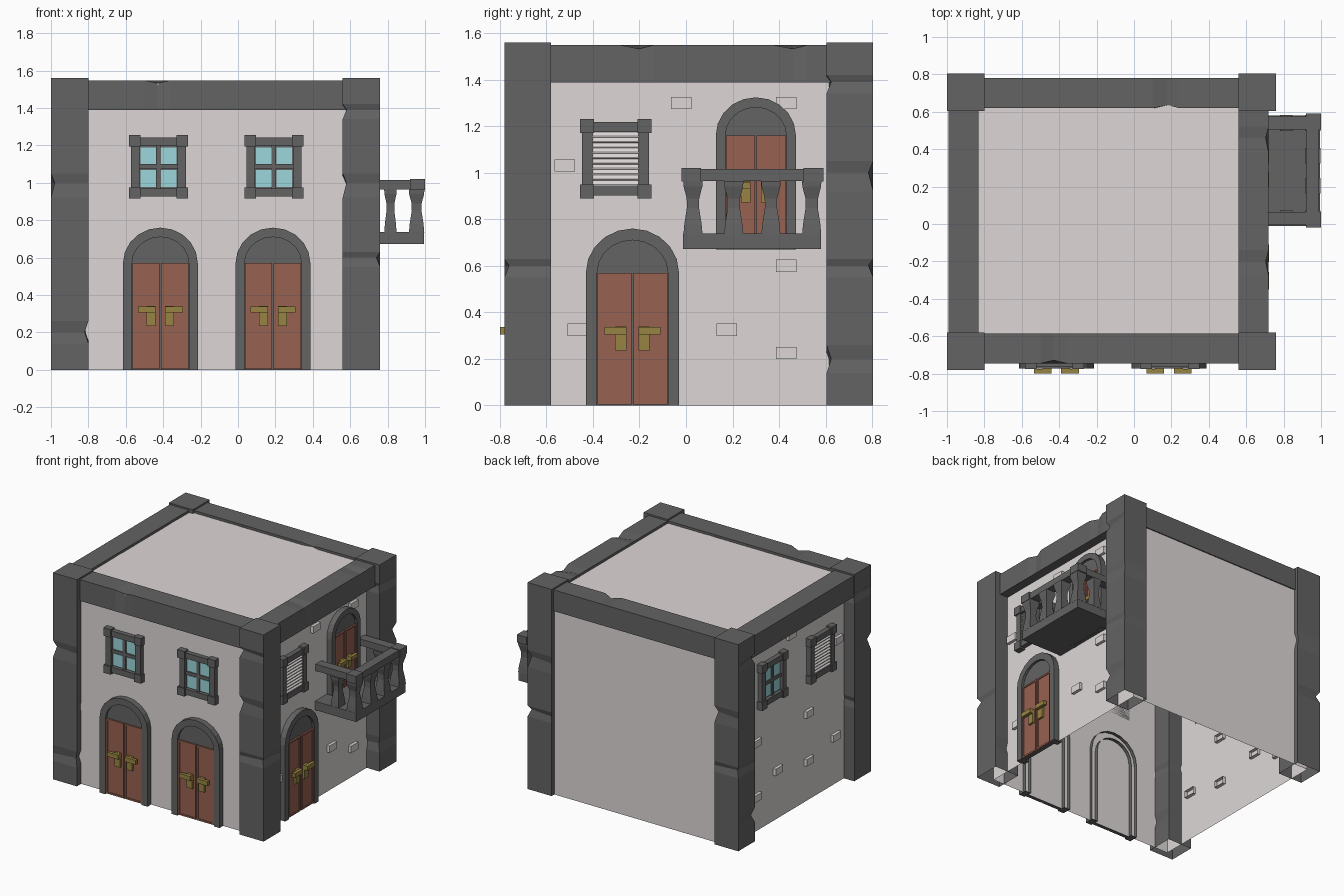
import bpy, bmesh, math, random
from mathutils import Matrix, Vector

if "Cube" in bpy.data.objects:
    bpy.data.objects.remove(bpy.data.objects["Cube"])

random.seed(4)


def material(name, rgb):
    m = bpy.data.materials.new(name)
    m.diffuse_color = (*rgb, 1)
    m.use_nodes = True
    m.node_tree.nodes["Principled BSDF"].inputs["Base Color"].default_value = m.diffuse_color
    return m


STONE = material("dark stone", (0.125, 0.125, 0.125))
PLASTER = material("pale plaster", (0.725, 0.685, 0.675))
WOOD = material("red brown wood", (0.31, 0.122, 0.085))
GLASS = material("blue glass", (0.335, 0.67, 0.72))
BRASS = material("brass", (0.31, 0.23, 0.055))

# Wall planes, then frames mapping local (along wall, outward, up) to world
X0, X1, Y0, Y1 = -0.913, 0.652, -0.73, 0.772
FRONT = Matrix(((1, 0, 0, 0), (0, -1, 0, Y0), (0, 0, 1, 0), (0, 0, 0, 1)))
RIGHT = Matrix(((0, 1, 0, X1), (1, 0, 0, 0), (0, 0, 1, 0), (0, 0, 0, 1)))
LEFT = Matrix(((0, -1, 0, X0), (1, 0, 0, 0), (0, 0, 1, 0), (0, 0, 0, 1)))
WORLD = Matrix.Identity(4)


def finish(bm, name, mat, M=WORLD):
    bm.transform(M)
    bmesh.ops.recalc_face_normals(bm, faces=bm.faces)
    me = bpy.data.meshes.new(name)
    bm.to_mesh(me)
    bm.free()
    me.materials.append(mat)
    ob = bpy.data.objects.new(name, me)
    bpy.context.collection.objects.link(ob)
    return ob


def loft(bm, rings, caps=(True, True)):
    vs = [[bm.verts.new(p) for p in r] for r in rings]
    n = len(vs[0])
    for a, b in zip(vs, vs[1:]):
        for i in range(n):
            bm.faces.new((a[i], a[(i + 1) % n], b[(i + 1) % n], b[i]))
    if caps[0]:
        bm.faces.new(vs[0])
    if caps[1]:
        bm.faces.new(vs[-1])


def rect(x0, x1, y0, y1, z):
    return [(x0, y0, z), (x1, y0, z), (x1, y1, z), (x0, y1, z)]


def boxes(name, mat, spans, M=WORLD):
    bm = bmesh.new()
    for x0, x1, y0, y1, z0, z1 in spans:
        loft(bm, [rect(x0, x1, y0, y1, z0), rect(x0, x1, y0, y1, z1)])
    return finish(bm, name, mat, M)


def chipped_bar(name, w, h, stops, M, caps):
    """Square bar along local z with one corner chipped at every other stop."""
    bm = bmesh.new()
    rings = []
    for i, z in enumerate(stops):
        r = [Vector(p) for p in rect(-w / 2, w / 2, -h / 2, h / 2, z)]
        if 0 < i < len(stops) - 1 and i % 3 == 2:
            k = random.randrange(4)
            r[k].x *= 0.8
            r[k].y *= 0.8
        rings.append(r)
    loft(bm, rings, caps)
    return finish(bm, name, STONE, M)


# Plaster shell, open underneath
bm = bmesh.new()
loft(bm, [rect(X0, X1, Y0, Y1, 0), rect(X0, X1, Y0, Y1, 1.53)], (False, True))
finish(bm, "walls_and_roof", PLASTER)

# Corner columns
COL = [0, 0.14, 0.2, 0.26, 0.55, 0.6, 0.63, 0.92, 1.0, 1.05, 1.34, 1.39, 1.42, 1.56]
for i, (x, y) in enumerate([(-0.9, -0.68), (0.66, -0.68), (-0.9, 0.704), (0.66, 0.704)]):
    chipped_bar(f"corner_column_{i}", 0.2, 0.2, COL, Matrix.Translation((x, y, 0)), (False, True))

# Roof edge beams
BEAM_X = [-0.82, -0.5, -0.43, -0.36, 0.1, 0.18, 0.24, 0.58]
BEAM_Y = [-0.6, -0.28, -0.2, -0.14, 0.38, 0.46, 0.52, 0.63]
turn_x = Matrix.Rotation(math.pi / 2, 4, 'Y')
turn_y = Matrix.Rotation(-math.pi / 2, 4, 'X')
for name, y in (("front_beam", -0.665), ("back_beam", 0.70)):
    chipped_bar(name, 0.16, 0.16, BEAM_X, Matrix.Translation((0, y, 1.468)) @ turn_x, (True, True))
for name, x in (("left_beam", -0.912), ("right_beam", 0.64)):
    chipped_bar(name, 0.16, 0.16, BEAM_Y, Matrix.Translation((x, 0, 1.468)) @ turn_y, (True, True))


def arch(w, spring, rise, n=10):
    pts = [(-w, 0)]
    pts += [(-w * math.cos(math.pi * i / n), spring + rise * math.sin(math.pi * i / n)) for i in range(n + 1)]
    return pts + [(w, 0)]


def door(name, M, u, z=0.0, s=1.0):
    M = M @ Matrix.Translation((u, 0, z)) @ Matrix.Diagonal((s, 1, s, 1))
    outer, inner = arch(0.2, 0.57, 0.19), arch(0.152, 0.57, 0.14)
    # Arched surround, open behind and reaching slightly through the wall
    bm = bmesh.new()
    back = -0.025
    loft(bm, [[(a[0], back, a[1]), (a[0], 0.043, a[1]), (b[0], 0.043, b[1]), (b[0], back, b[1])]
              for a, b in zip(outer, inner)])
    hidden = [f for f in bm.faces if all(v.co.y < 0 for v in f.verts)]
    bmesh.ops.delete(bm, geom=hidden, context='FACES')
    finish(bm, name + "_surround", STONE, M)
    # Solid arch panel above the leaves
    bm = bmesh.new()
    loft(bm, [[(p[0], d, p[1]) for p in inner] for d in (0.002, 0.024)])
    finish(bm, name + "_arch_panel", STONE, M)
    # Leaves with raised rims, then handles
    leaves, handles = [], []
    for k in (-1, 1):
        def span(a, b, d0, d1, z0, z1):
            return (min(k * a, k * b), max(k * a, k * b), d0, d1, z0, z1)
        leaves += [span(0.004, 0.15, 0.002, 0.030, 0.005, 0.57),
                   span(0.004, 0.016, 0.002, 0.036, 0.005, 0.57),
                   span(0.138, 0.15, 0.002, 0.036, 0.005, 0.57),
                   span(0.016, 0.138, 0.002, 0.036, 0.558, 0.57),
                   span(0.016, 0.138, 0.002, 0.036, 0.005, 0.017)]
        handles += [span(0.026, 0.074, 0.03, 0.046, 0.235, 0.34),
                    span(0.026, 0.12, 0.046, 0.07, 0.305, 0.338)]
    boxes(name + "_leaves", WOOD, leaves, M)
    boxes(name + "_handles", BRASS, handles, M)


def opening_frame(name, M, w, h):
    """Stone frame with larger corner blocks, centred on the local origin."""
    t = 0.055
    spans = [(-w + 0.012, w - 0.012, 0, 0.008, -h + 0.012, h - 0.012)]
    for k in (-1, 1):
        a, b = sorted((k * (w - 0.01), k * (w - t)))
        spans.append((a, b, 0, 0.035, -h + t, h - t))
        a, b = sorted((k * (h - 0.012), k * (h - t)))
        spans.append((-w + t, w - t, 0, 0.035, a, b))
        for j in (-1, 1):
            x0, x1 = sorted((k * w, k * (w - t - 0.005)))
            z0, z1 = sorted((j * h, j * (h - t - 0.005)))
            spans.append((x0, x1, 0, 0.045, z0, z1))
    boxes(name + "_frame", STONE, spans, M)


def window(name, M, u):
    M = M @ Matrix.Translation((u, 0, 1.085))
    opening_frame(name, M, 0.157, 0.17)
    boxes(name + "_bars", STONE, [(-0.012, 0.012, 0, 0.022, -0.12, 0.12), (-0.105, 0.105, 0, 0.022, -0.012, 0.012)], M)
    boxes(name + "_panes", GLASS, [(x, x + 0.083, 0.008, 0.015, z, z + 0.09)
                                   for x in (-0.097, 0.014) for z in (-0.108, 0.014)], M)


def shutter(name, M, u):
    M = M @ Matrix.Translation((u, 0, 1.06))
    opening_frame(name, M, 0.154, 0.17)
    # Sloping slats
    bm = bmesh.new()
    for i in range(10):
        z = -0.115 + i * 0.023
        loft(bm, [[(x, 0.005, z), (x, 0.03, z), (x, 0.03, z + 0.005), (x, 0.014, z + 0.022), (x, 0.005, z + 0.022)]
                  for x in (-0.104, 0.104)])
    finish(bm, name + "_slats", PLASTER, M)


# Openings on each side
door("front_door_left", FRONT, -0.415)
door("front_door_right", FRONT, 0.187)
door("side_door", RIGHT, -0.23)
door("balcony_door", RIGHT, 0.3, 0.67, 0.86)
window("front_window_left", FRONT, -0.425)
window("front_window_right", FRONT, 0.192)
window("left_window", LEFT, 0.3)
shutter("right_shutter", RIGHT, -0.302)
shutter("left_shutter", LEFT, -0.28)

# Bricks showing through the plaster, hollow towards the inside
RIGHT_BRICKS = [(-0.02, 1.3), (0.43, 1.3), (-0.52, 1.03), (0.43, 0.6), (-0.465, 0.325), (0.175, 0.325), (0.43, 0.225)]
LEFT_BRICKS = [(0.06, 1.33), (-0.5, 1.08), (-0.15, 0.66), (0.47, 0.67), (-0.47, 0.36), (-0.15, 0.3), (0.22, 0.37), (0.47, 0.26)]
for name, M, spots in (("right_bricks", RIGHT, RIGHT_BRICKS), ("left_bricks", LEFT, LEFT_BRICKS)):
    bm = bmesh.new()
    for u, z in spots:
        loft(bm, [[(u + a, d, z + b) for a, b in ((-0.044, -0.026), (0.044, -0.026), (0.044, 0.026), (-0.044, 0.026))]
                  for d in (-0.025, 0.022)], (False, True))
    finish(bm, name, PLASTER, M)

# Balcony floor and rails
boxes("balcony_floor", STONE, [(X1 - 0.02, 0.995, -0.012, 0.58, 0.672, 0.738)])
boxes("balcony_rail", STONE, [(0.92, 0.99, -0.01, 0.58, 0.965, 1.015),
                              (X1 - 0.02, 0.93, -0.005, 0.065, 0.965, 1.015),
                              (X1 - 0.02, 0.93, 0.505, 0.575, 0.965, 1.015),
                              (0.92, 1.0, -0.02, 0.065, 0.962, 1.02),
                              (0.92, 1.0, 0.505, 0.59, 0.962, 1.02)])

# Waisted balusters
bm = bmesh.new()
PROFILE = [(0.735, 0.041), (0.78, 0.037), (0.85, 0.026), (0.89, 0.027), (0.94, 0.04), (0.965, 0.042)]
for x, y in [(0.955, 0.03), (0.955, 0.205), (0.955, 0.365), (0.955, 0.54), (0.815, 0.03), (0.815, 0.54)]:
    k = 0.8 if x < 0.9 else 1
    loft(bm, [rect(x - r * k, x + r * k, y - r, y + r, z) for z, r in PROFILE])
finish(bm, "balcony_balusters", STONE)
